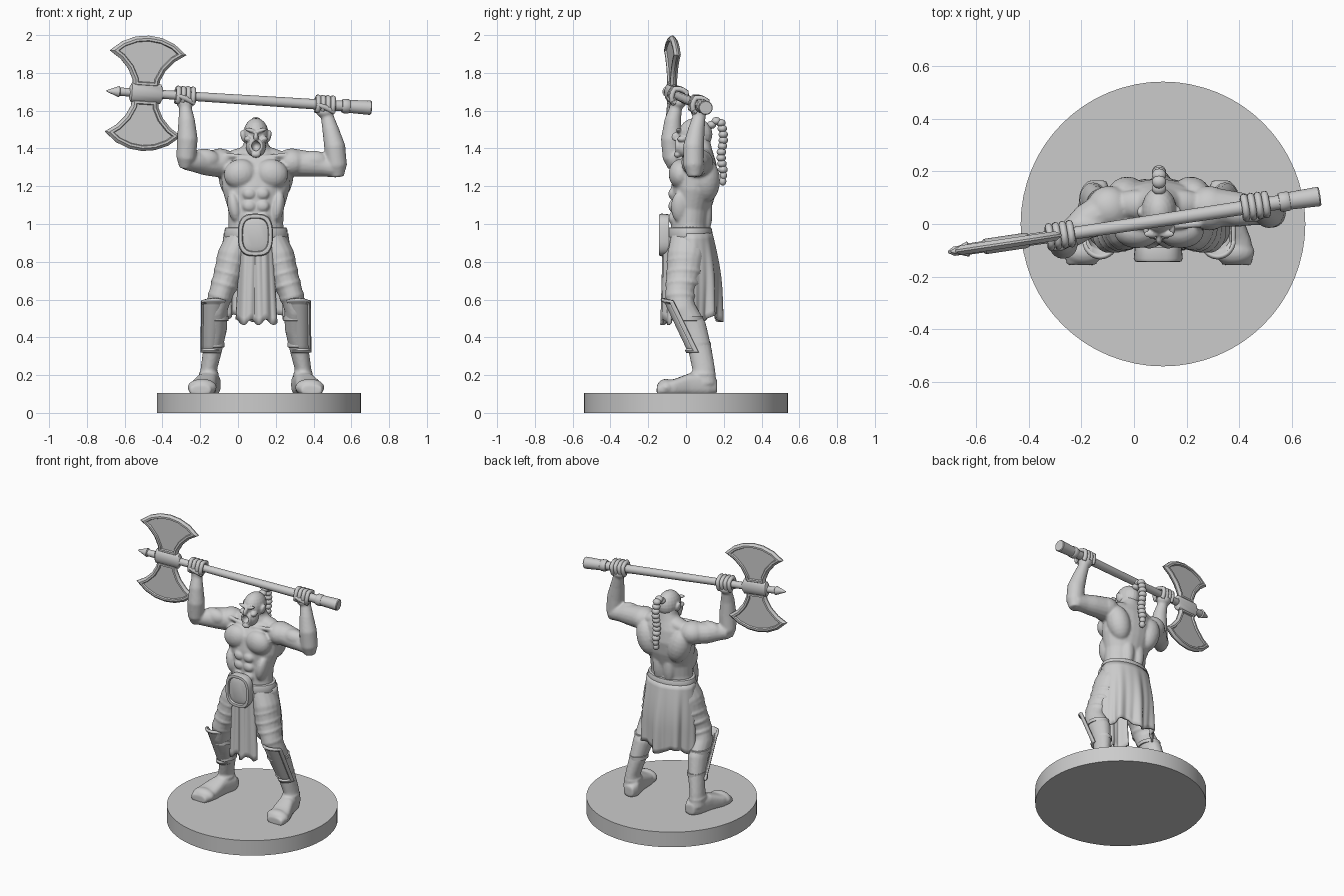
import bpy, bmesh
from math import sin, cos, pi, radians, copysign
from mathutils import Vector, Matrix, Euler

if "Cube" in bpy.data.objects:
    bpy.data.objects.remove(bpy.data.objects["Cube"])

CX = 0.095                      # centre line of the figure
X, Y, Z = Vector((1, 0, 0)), Vector((0, 1, 0)), Vector((0, 0, 1))


def ball(bm, c, r, rot=(0, 0, 0)):
    m = Matrix.LocRotScale(Vector(c), Euler([radians(a) for a in rot]), Vector(r))
    bmesh.ops.create_uvsphere(bm, u_segments=20, v_segments=12, radius=1, matrix=m)


def tube(bm, pts, n=16, ref=Y, fixed=None, p=1.0):
    """Loft of elliptical rings (x, y, z, r1, r2) along a path."""
    rings = []
    for i, q in enumerate(pts):
        a, b = pts[max(i - 1, 0)], pts[min(i + 1, len(pts) - 1)]
        t = fixed or (Vector(b[:3]) - Vector(a[:3])).normalized()
        u = ref.cross(t).normalized()
        v = t.cross(u)
        ring = []
        for k in range(n):
            c, s = cos(2 * pi * k / n), sin(2 * pi * k / n)
            c, s = copysign(abs(c) ** p, c), copysign(abs(s) ** p, s)
            ring.append(bm.verts.new(Vector(q[:3]) + u * c * q[3] + v * s * q[-1]))
        rings.append(ring)
    for r0, r1 in zip(rings, rings[1:]):
        for k in range(n):
            bm.faces.new((r0[k], r0[(k + 1) % n], r1[(k + 1) % n], r1[k]))
    bm.faces.new(rings[0][::-1])
    bm.faces.new(rings[-1])


def sheet(bm, fn, nu, nv):
    g = [[bm.verts.new(fn(i / nu, j / nv)) for i in range(nu + 1)] for j in range(nv + 1)]
    for j in range(nv):
        for i in range(nu):
            bm.faces.new((g[j][i], g[j][i + 1], g[j + 1][i + 1], g[j + 1][i]))


def finish(bm, name, voxel=0, thick=0, relax=3, angle=38):
    bmesh.ops.recalc_face_normals(bm, faces=bm.faces)
    me = bpy.data.meshes.new(name)
    bm.to_mesh(me)
    bm.free()
    ob = bpy.data.objects.new(name, me)
    bpy.context.collection.objects.link(ob)
    bpy.ops.object.select_all(action='DESELECT')
    ob.select_set(True)
    bpy.context.view_layer.objects.active = ob
    bpy.ops.object.shade_smooth_by_angle(angle=radians(angle))
    if voxel:
        m = ob.modifiers.new("fuse", 'REMESH')
        m.mode, m.voxel_size, m.use_smooth_shade = 'VOXEL', voxel, True
        m = ob.modifiers.new("relax", 'SMOOTH')
        m.factor, m.iterations = 0.5, relax
    if thick:
        m = ob.modifiers.new("thickness", 'SOLIDIFY')
        m.thickness, m.offset = thick, 0
    return ob


# round base
bm = bmesh.new()
tube(bm, [(0.11, 0, 0, .54, .54), (0.11, 0, .105, .54, .54)], 64)
finish(bm, "base")

# axe: shaft, grip, socket and tip
A, B = Vector((-.695, -.105, 1.705)), Vector((.705, .105, 1.615))
ax = (B - A).normalized()
nrm = ax.cross(Z).normalized()
up = nrm.cross(ax)


def on_shaft(x):
    return A + (B - A) * ((x - A.x) / (B.x - A.x))


bm = bmesh.new()
shaft = [(-.695, .004), (-.63, .03), (-.625, .022), (.55, .028), (.55, .034), (.56, .038),
         (.585, .038), (.59, .034), (.70, .038), (.705, .034)]
tube(bm, [(*on_shaft(x), r, r) for x, r in shaft], 14, fixed=ax)
socket = [(-.575, .03, .02), (-.565, .052, .03), (-.41, .052, .03), (-.40, .03, .026)]
tube(bm, [(*on_shaft(x), a, b) for x, a, b in socket], 14, fixed=ax)
finish(bm, "axe_shaft")

# axe: two flared blades with bevelled edge and sunken panel
half = [(-.07, .03), (-.073, .07), (-.10, .125), (-.145, .175), (-.205, .215), (-.14, .268), (-.07, .297),
        (0, .306), (.07, .297), (.14, .268), (.205, .215), (.145, .175), (.10, .125), (.073, .07), (.07, .03)]
bm = bmesh.new()
for s in (1, -1):
    c = on_shaft(-.49)
    f = bm.faces.new([bm.verts.new(c + ax * u + up * w * s - nrm * .004) for u, w in half])
    ext = bmesh.ops.extrude_face_region(bm, geom=[f], use_keep_orig=True)["geom"]
    bmesh.ops.translate(bm, verts=[v for v in ext if isinstance(v, bmesh.types.BMVert)], vec=nrm * .008)
bmesh.ops.recalc_face_normals(bm, faces=bm.faces)
caps = [f for f in bm.faces if len(f.verts) > 4]
for t, d in ((.014, .014), (.012, 0), (.004, -.01)):
    bmesh.ops.inset_individual(bm, faces=caps, thickness=t, depth=d, use_even_offset=True)
finish(bm, "axe_blades", angle=25)

# torso, muscles and arms fused into one skin
bm = bmesh.new()
tube(bm, [(CX, .02, .90, .155, .105), (CX, .02, 1.0, .145, .10), (CX, .025, 1.08, .148, .105),
          (CX, .04, 1.18, .178, .12), (CX, .055, 1.27, .185, .118), (CX, .07, 1.34, .16, .09),
          (CX, .07, 1.385, .095, .07), (CX, .065, 1.42, .066, .066), (CX, .055, 1.47, .06, .06)], 24)
for s in (1, -1):
    ball(bm, (CX + s * .083, -.03, 1.265), (.088, .062, .078), (0, s * 12, 0))      # chest
    ball(bm, (CX + s * .12, .105, 1.23), (.075, .075, .12), (0, s * 15, 0))         # upper back
    ball(bm, (CX + s * .04, .105, 1.06), (.04, .035, .11))                          # lower back
    ball(bm, (CX + s * .085, .075, 1.36), (.095, .055, .042), (0, s * 14, 0))       # neck slope
    ball(bm, (CX + s * .19, .06, 1.325), (.085, .085, .075))                        # shoulder
    ball(bm, (CX + s * .115, -.03, 1.09), (.035, .05, .085), (0, s * 10, 0))        # flank
    tube(bm, [(CX + s * .02, -.01, 1.35, .012), (CX + s * .16, .0, 1.365, .014)])   # collar bone
    for k in range(3):
        ball(bm, (CX + s * .036, -.068, 1.03 + k * .065), (.036, .026, .032))       # belly
arms = {1: ([(.29, .065, 1.325, .075), (.40, .055, 1.315, .066), (.46, .05, 1.305, .055), (.53, .045, 1.295, .05)],
            [(.525, .045, 1.25, .035), (.522, .04, 1.31, .055), (.512, .04, 1.41, .056),
             (.49, .055, 1.50, .044), (.472, .07, 1.57, .034), (.465, .072, 1.63, .036)], .46),
        -1: ([(-.09, .06, 1.32, .075), (-.18, .01, 1.325, .066), (-.23, -.03, 1.33, .055), (-.28, -.06, 1.335, .048)],
             [(-.28, -.065, 1.295, .03), (-.275, -.072, 1.35, .052), (-.268, -.078, 1.45, .055),
              (-.272, -.07, 1.55, .044), (-.278, -.055, 1.61, .034), (-.28, -.045, 1.67, .036)], -.28)}
for s, (upper, fore, hx) in arms.items():
    tube(bm, upper)
    tube(bm, fore)
    mid = Vector(upper[1][:3])
    ball(bm, mid + Vector((0, -.015, .018)), (.085, .05, .055))                     # biceps
    ball(bm, on_shaft(hx) - Z * .035, (.048, .045, .035))                           # palm
finish(bm, "torso_and_arms", voxel=.008)

# fingers wrapped around the shaft
bm = bmesh.new()
for hx in (.46, -.28):
    for k in range(4):
        c = on_shaft(hx + (k - 1.5) * .026)
        arc = [c + (nrm * cos(a) + up * sin(a)) * (.039 + .006 * (i % 3 == 1))
               for i, a in enumerate(radians(-60 + 30 * j) for j in range(11))]
        tube(bm, [(*q, .014) for q in arc], 8, ref=ax)
    tube(bm, [(*(on_shaft(hx + .05) - Z * .035 - Y * .03), .014),
              (*(on_shaft(hx) - Y * .045 - Z * .012), .015), (*(on_shaft(hx - .04) - Y * .042), .01)], 8, ref=Z)
finish(bm, "fingers", angle=60)

# head with brow, nose, ears, open jaw
bm = bmesh.new()
ball(bm, (CX, .05, 1.475), (.067, .09, .086))
ball(bm, (CX, .0, 1.41), (.053, .06, .058))
ball(bm, (CX, -.045, 1.368), (.026, .02, .018))
ball(bm, (CX, -.055, 1.462), (.013, .022, .024), (-15, 0, 0))
for s in (1, -1):
    ball(bm, (CX + s * .027, -.038, 1.495), (.033, .014, .011), (0, -s * 18, 0))
    ball(bm, (CX + s * .042, -.02, 1.45), (.02, .026, .017))
    ball(bm, (CX + s * .069, .045, 1.465), (.012, .023, .032), (0, s * 12, 0))
tube(bm, [(CX + .031 * cos(a), -.048, 1.413 + .034 * sin(a), .008)
          for a in (2 * pi * i / 16 for i in range(17))], 8)
head = finish(bm, "head", voxel=.005, relax=2)
bm = bmesh.new()
ball(bm, (CX, -.06, 1.413), (.024, .04, .026))
for s in (1, -1):
    ball(bm, (CX + s * .028, -.056, 1.477), (.017, .02, .009))
cut = finish(bm, "face_cutter")
cut.hide_render = True
m = head.modifiers.new("hollows", 'BOOLEAN')
m.operation, m.object = 'DIFFERENCE', cut
carved = bpy.data.meshes.new_from_object(head.evaluated_get(bpy.context.evaluated_depsgraph_get()))
head.modifiers.clear()
head.data = carved
bpy.data.objects.remove(cut)

# braided tail of hair
bm = bmesh.new()
tail = [(.135, 1.525), (.16, 1.545), (.185, 1.535)] + [(.192 + .006 * sin(i), 1.505 - .031 * i) for i in range(10)]
for i, (y, z) in enumerate(tail):
    ball(bm, (CX, y, z), (.027, .025, .021) if i < 11 else (.02, .019, .022))
finish(bm, "hair_braid")

# legs with trousers and boots
for s, side in ((1, "left"), (-1, "right")):
    bm = bmesh.new()
    leg = [(.07, .02, .95, .075, .095), (.125, 0, .83, .08, .10), (.15, -.015, .72, .076, .09),
           (.19, -.035, .62, .062, .075), (.21, -.02, .55, .06, .072), (.212, .035, .45, .06, .075),
           (.23, .075, .33, .05, .062), (.248, .092, .24, .044, .06), (.255, .097, .15, .05, .066)]
    tube(bm, [(CX + s * d, *q) for d, *q in leg])
    for d, y, z, r in ((.13, -.005, .80, .083), (.145, -.01, .74, .082), (.165, -.02, .68, .077), (.19, -.03, .615, .068)):
        ball(bm, (CX + s * d, y, z), (r, r * 1.2, .03), (0, s * -15, 0))
    ball(bm, (CX + s * .25, .09, .205), (.054, .07, .018))
    foot = [(.235, .165, .14, .035, .035), (.24, .12, .15, .055, .06), (.262, .02, .15, .057, .06),
            (.28, -.06, .135, .07, .045), (.29, -.12, .13, .068, .038), (.295, -.155, .12, .055, .025)]
    tube(bm, [(CX + s * d, *q) for d, *q in foot], 20, ref=Z, fixed=-Y, p=.7)
    ball(bm, (CX + s * .285, -.105, .135), (.078, .05, .045))
    finish(bm, "leg_" + side, voxel=.008)

    # shin guard with raised rim, and straps
    def guard(u, v):
        a = radians(-85 + 170 * u)
        rim = .012 if min(u, 1 - u) < .1 or min(v, 1 - v) < .07 else 0
        return Vector((CX + s * (.222 + .017 * v) + (.055 - .014 * v + rim * .5) * sin(a),
                       -.115 + .135 * v - rim + .065 * (1 - cos(a)), .595 - .275 * v + .01 * sin(pi * u) * (1 - v)))
    bm = bmesh.new()
    sheet(bm, guard, 20, 28)
    finish(bm, "shin_guard_" + side, thick=.016)
    bm = bmesh.new()
    for d, y, z, r in ((.21, .01, .50, .066), (.222, .065, .36, .056)):
        tube(bm, [(CX + s * d, y, z + h, r + e, r * 1.22 + e) for h, e in ((-.014, -.01), (-.012, 0), (.012, 0), (.014, -.01))],
             20, fixed=Z)
    finish(bm, "shin_straps_" + side)

# belt and framed buckle
bm = bmesh.new()
tube(bm, [(CX, .02, .925 + h, .16 + e, .112 + e) for h, e in
          ((-.01, -.01), (0, .006), (.01, .01), (.045, .006), (.055, .002), (.058, -.015))], 32, fixed=Z)
finish(bm, "belt")
bm = bmesh.new()
tube(bm, [(CX - .003, y, .942, .093 - e, .113 - e) for y, e in
          ((-.09, .004), (-.13, 0), (-.142, .005), (-.144, .014), (-.142, .022), (-.13, .026), (-.138, .05))],
     32, ref=Z, fixed=-Y, p=.68)
finish(bm, "belt_buckle")


# front cloth
def front_cloth(u, v):
    fold = .009 * cos(u * 15) * v + .004 * sin(u * 31)
    return Vector((CX + .003 + (u - .5) * (.165 + .045 * v), -.112 - .008 * v + fold + .05 * (2 * abs(u - .5)) ** 4,
                   .93 - .45 * v + .015 * v * cos(u * 17)))


bm = bmesh.new()
sheet(bm, front_cloth, 32, 12)
finish(bm, "front_cloth", thick=.014, angle=60)


# skirt hanging around the back and sides
def skirt(u, v):
    a = radians(-28 + 236 * u)
    fold = .013 * v * (sin(a * 9 + .6) + .5 * sin(a * 17 + v))
    flare = sin(min(v * 1.5, 1) * pi / 2)
    return Vector((CX + (.165 + .022 * flare + fold) * cos(a), .03 + (.105 + .04 * flare + fold) * sin(a),
                   .95 - .45 * v - .02 * v * sin(a * 5)))


bm = bmesh.new()
sheet(bm, skirt, 90, 14)
finish(bm, "back_skirt", thick=.012, angle=60)
